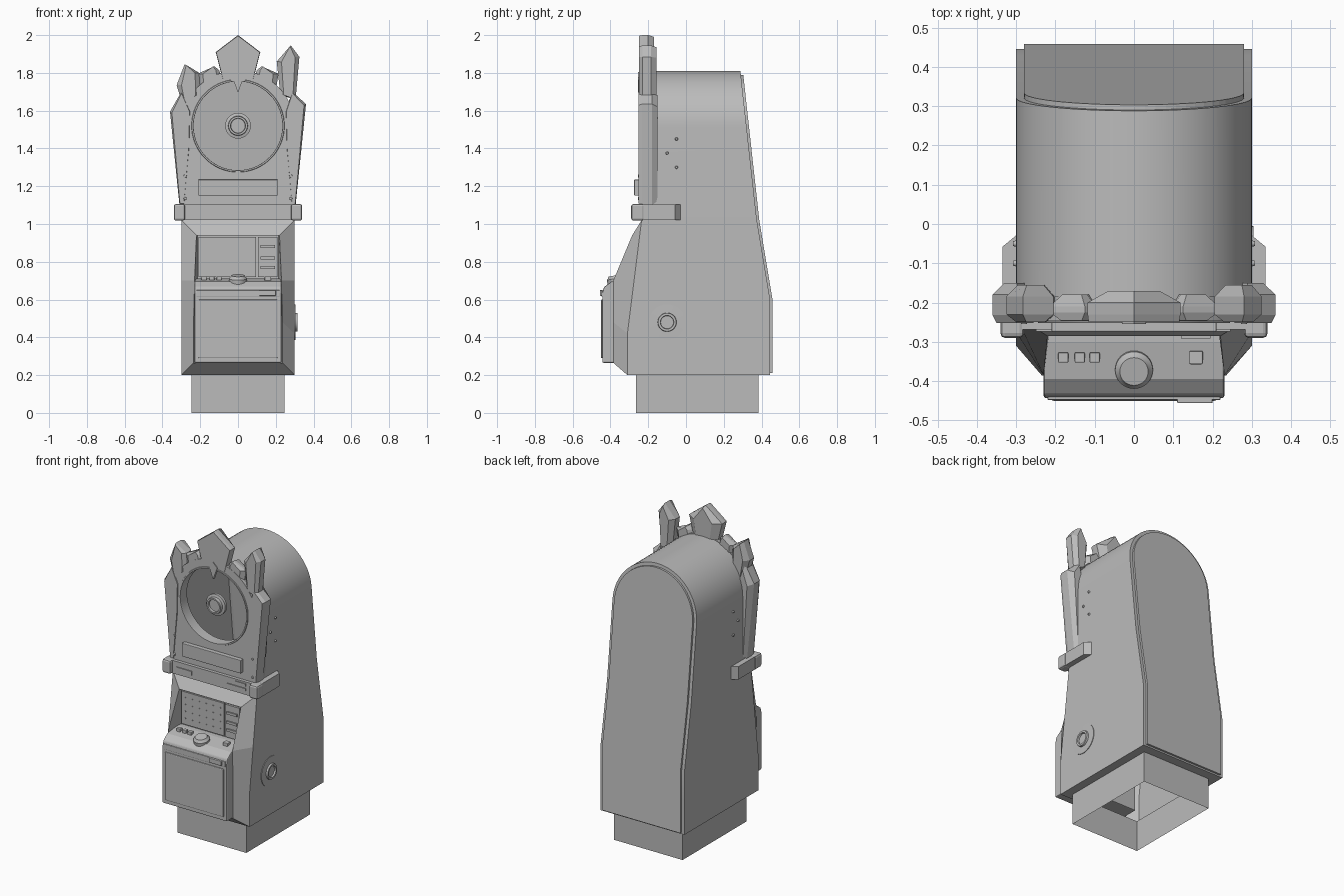
import bpy, bmesh, math
from mathutils import Vector

old = bpy.data.objects.get("Cube")
if old:
    bpy.data.objects.remove(old, do_unlink=True)

grey = bpy.data.materials.new("plain_grey")
grey.use_nodes = True
grey.diffuse_color = (0.5, 0.5, 0.5, 1)
grey.node_tree.nodes["Principled BSDF"].inputs["Base Color"].default_value = (0.5, 0.5, 0.5, 1)


def make(name, verts, faces, smooth=False, bevel=0):
    bm = bmesh.new()
    vs = [bm.verts.new(v) for v in verts]
    for f in faces:
        bm.faces.new([vs[i] for i in f])
    bmesh.ops.remove_doubles(bm, verts=bm.verts[:], dist=1e-5)
    bmesh.ops.recalc_face_normals(bm, faces=bm.faces[:])
    me = bpy.data.meshes.new(name)
    bm.to_mesh(me)
    bm.free()
    me.materials.append(grey)
    ob = bpy.data.objects.new(name, me)
    bpy.context.collection.objects.link(ob)
    if bevel:
        mod = ob.modifiers.new("bevel", 'BEVEL')
        mod.width, mod.segments = bevel, 2
    if smooth:
        bpy.ops.object.select_all(action='DESELECT')
        ob.select_set(True)
        bpy.context.view_layer.objects.active = ob
        bpy.ops.object.shade_smooth_by_angle(angle=math.radians(30))
    return ob


def loft(name, loops, cap_first=True, cap_last=True, close=False, **kw):
    """Join equal closed loops of points, optionally capped."""
    n = len(loops[0])
    verts = [p for loop in loops for p in loop]
    faces = []
    for k in range(len(loops) if close else len(loops) - 1):
        a, b = k * n, (k + 1) % len(loops) * n
        faces += [(a + i, a + (i + 1) % n, b + (i + 1) % n, b + i) for i in range(n)]
    if cap_first:
        faces.append(range(n))
    if cap_last:
        faces.append(range(len(verts) - n, len(verts)))
    return make(name, verts, faces, **kw)


def prism(name, pts, axis, a, b, **kw):
    put = {'x': lambda p, d: (d, p[0], p[1]), 'y': lambda p, d: (p[0], d, p[1]),
           'z': lambda p, d: (p[0], p[1], d)}[axis]
    return loft(name, [[put(p, d) for p in pts] for d in (a, b)], **kw)


def box(name, x0, x1, y0, y1, z0, z1, **kw):
    return prism(name, [(x0, y0), (x1, y0), (x1, y1), (x0, y1)], 'z', z0, z1, **kw)


def lathe(name, prof, loc, axis, n=32):
    q = Vector(axis).to_track_quat('Z', 'Y')
    ring = [(math.cos(2 * math.pi * i / n), math.sin(2 * math.pi * i / n)) for i in range(n)]
    loops = [[Vector(loc) + q @ Vector((r * c, r * s, h)) for c, s in ring] for r, h in prof]
    return loft(name, loops, smooth=True)


def interp(pts, z):
    for (za, ya), (zb, yb) in zip(pts, pts[1:]):
        if z <= zb:
            return ya + (yb - ya) * (z - za) / (zb - za)
    return pts[-1][1]


FRONT, UP = (0, -1, 0), (0, 0, 1)
front_line = [(0.2, -0.31), (0.42, -0.31), (1.02, -0.235), (1.9, -0.235)]
back_line = [(0.2, 0.445), (0.6, 0.445), (1.02, 0.375), (1.81, 0.288)]
ARCH_Z, ARCH_R, STEPS = 1.51, 0.3, 16


def outline(inset, bottom):
    """Half outline of the arched cabinet as (half width, height) rows."""
    r = ARCH_R - inset
    rows = [(r, z) for z in (bottom, 0.42, 0.6, 0.7, 1.02)]
    return rows + [(r * math.cos(a), ARCH_Z + r * math.sin(a))
                   for a in [math.pi / 2 * i / STEPS for i in range(STEPS + 1)]]


# Hollow cabinet shell, open towards the front
verts, faces = [], []
for w, z in outline(0, 0.2):
    f, b = interp(front_line, z), interp(back_line, z)
    verts += [(w, f, z), (w, b, z), (-w, b, z), (-w, f, z)]
for k in range(0, len(verts) - 4, 4):
    for i in range(3):
        face = [k + i, k + i + 1, k + i + 5, k + i + 4]
        if k == len(verts) - 8 and i == 1:
            face = face[:3]
        faces.append(face)
make("cabinet_shell", verts, faces, smooth=True)

# Raised back panel
half = outline(0.02, 0.21)
full = half + [(-w, z) for w, z in reversed(half[:-1])]
loft("back_panel", [[(w, interp(back_line, z) + d, z) for w, z in full] for d in (-0.004, 0.013)])


# Open base tube and the rim under the cabinet
def rect(x, y0, y1, z):
    return [(x, y0, z), (x, y1, z), (-x, y1, z), (-x, y0, z)]


loft("base", [rect(0.245, -0.265, 0.385, z) for z in (0, 0.2)], False, False)
loft("cabinet_rim", [rect(0.3, -0.31, 0.445, 0.2), rect(0.245, -0.265, 0.385, 0.2)], False, False)

# Sloping frame around the lower front, with a recessed back
outer = [(0.3, interp(front_line, z), z) for z in (0.2, 0.42, 0.7, 1.02)]
inner = [(0.235, -0.385, 0.265), (0.235, -0.385, 0.48), (0.23, -0.385, 0.7), (0.22, -0.285, 0.94)]
deep = [(0.215, -0.27, p[2]) for p in inner]
loft("front_frame", [s + [(-x, y, z) for x, y, z in reversed(s)] for s in (outer, inner, deep)],
     cap_first=False)

# Console with door, controls and slots
prism("console", [(-0.26, 0.265), (-0.443, 0.265), (-0.443, 0.635), (-0.435, 0.665), (-0.395, 0.695),
                  (-0.3, 0.712), (-0.26, 0.712)], 'x', -0.23, 0.23, bevel=0.006)
box("console_door", -0.21, 0.21, -0.45, -0.44, 0.29, 0.6, bevel=0.005)
box("console_lip", -0.22, 0.22, -0.448, -0.44, 0.615, 0.65, bevel=0.003)
box("ticket_slot", 0.11, 0.2, -0.456, -0.44, 0.62, 0.65, bevel=0.003)
for i, x in enumerate((-0.18, -0.138, -0.1, 0.158)):
    s = 0.017 if x > 0 else 0.013
    box(f"square_button_{i}", x - s, x + s, -0.34 - s, -0.34 + s, 0.69, 0.722, bevel=0.003)
lathe("control_knob", [(0.048, -0.03), (0.048, 0.012), (0.04, 0.02), (0.036, 0.028)],
      (0, -0.37, 0.7), (0, -0.2, 1))

# Recessed control board
box("dotted_board", -0.208, 0.095, -0.28, -0.268, 0.72, 0.93)
box("side_board", 0.105, 0.208, -0.284, -0.268, 0.72, 0.93)
for i in range(6):
    for j in range(4):
        lathe(f"board_dot_{i}_{j}", [(0.004, 0), (0.004, 0.004)],
              (-0.18 + 0.05 * i, -0.28, 0.76 + 0.045 * j), FRONT, 8)
for i, z in enumerate((0.77, 0.82, 0.88)):
    box(f"board_slot_{i}", 0.12, 0.195, -0.292, -0.28, z - 0.008, z + 0.008)

# Upper facade with a round opening
N = 72
ring_in, ring_out = [], []
for i in range(N):
    a = 2 * math.pi * i / N
    c, s = math.cos(a), math.sin(a)
    t = ARCH_R + 0.003
    if s < 0:
        t = min(t / max(abs(c), 1e-6), 0.49 / abs(s))
    ring_in.append((0.235 * c, 1.52 + 0.235 * s))
    ring_out.append((t * c, ARCH_Z + t * s))
layers = [(ring_in, -0.247), (ring_out, -0.247), (ring_out, -0.185), (ring_in, -0.185)]
loft("facade", [[(x, y, z) for x, z in ring] for ring, y in layers], False, False, True, smooth=True)
lathe("opening_bezel", [(0.235, 0), (0.236, 0.005), (0.244, 0.005), (0.246, 0)],
      (0, -0.247, 1.52), FRONT, N).data
bezel = bpy.data.objects["opening_bezel"].data
bm = bmesh.new()
bm.from_mesh(bezel)
bmesh.ops.delete(bm, geom=[f for f in bm.faces if len(f.verts) > 4], context='FACES')
bm.to_mesh(bezel)
bm.free()
lathe("dial_hub", [(0.068, -0.03), (0.068, -0.012), (0.052, -0.008), (0.05, 0.01), (0.04, 0.01),
                   (0.038, -0.004)], (0, -0.24, 1.52), FRONT)
prism("pointer", [(0, 1.695), (0.03, 1.775), (0, 1.805), (-0.03, 1.775)], 'y', -0.255, -0.235)
box("name_plate", -0.21, 0.21, -0.274, -0.24, 1.15, 1.235, bevel=0.003)

# Wrap-around cross bar with corner bumpers
half = [(0.295, -0.025), (0.335, -0.058), (0.335, -0.24), (0.31, -0.268)]
prism("cross_bar", half + [(-x, y) for x, y in reversed(half)] + [(-0.295, -0.2), (0.295, -0.2)],
      'z', 1.02, 1.103)
for i, (x0, x1, z0, z1) in enumerate([(-0.25, -0.14, 1.045, 1.07), (0.11, 0.245, 1.045, 1.062),
                                      (0.17, 0.245, 1.075, 1.092)]):
    box(f"bar_label_{i}", x0, x1, -0.274, -0.26, z0, z1)

# Bumpers and bolts on both sides
for side, s in (("left", 1), ("right", -1)):
    a, b = sorted((0.28 * s, 0.34 * s))
    box(f"bumper_{side}", a, b, -0.29, -0.222, 1.018, 1.106, bevel=0.012)
    for i, z in enumerate((1.135, 1.255)):
        lathe(f"front_bolt_{side}_{i}", [(0.009, 0), (0.007, 0.008)], (0.28 * s, -0.247, z), FRONT, 12)
    for i, (y, z) in enumerate([(-0.05, 1.45), (-0.1, 1.375), (-0.05, 1.3)]):
        lathe(f"side_bolt_{side}_{i}", [(0.008, 0), (0.006, 0.008)], (0.3 * s, y, z), (s, 0, 0), 12)

# Round lock on the left side
lathe("side_lock", [(0.095, 0), (0.095, 0.004), (0.05, 0.005), (0.048, 0.016), (0.036, 0.016),
                    (0.034, 0.006)], (0.3, -0.1, 0.48), (1, 0, 0))


# Crystal crown
def crystal(name, pts, y0, y1, front=0.6, back=0.55):
    cx = sum(p[0] for p in pts) / len(pts)
    cz = sum(p[1] for p in pts) / len(pts)
    loops = [[(cx + (x - cx) * k, y, cz + (z - cz) * h) for x, z in pts]
             for k, h, y in ((front, 0.97, y0), (1, 1, y0 + 0.02), (1, 1, y1 - 0.03), (back, 0.93, y1))]
    loft(name, loops)


crystal("crown_center", [(-0.08, 1.76), (0.08, 1.76), (0.118, 1.91), (0, 2.0), (-0.118, 1.91)],
        -0.25, -0.17, 0.98)
crystal("crown_tall_left", [(0.225, 1.68), (0.305, 1.66), (0.325, 1.885), (0.28, 1.945), (0.205, 1.86)],
        -0.25, -0.155)
crystal("crown_tall_right", [(-0.2, 1.68), (-0.29, 1.62), (-0.325, 1.735), (-0.283, 1.845),
                             (-0.205, 1.8)], -0.25, -0.155)
for side, s in (("left", 1), ("right", -1)):
    crystal(f"crown_small_{side}", [(s * x, z) for x, z in
            [(0.08, 1.76), (0.2, 1.71), (0.215, 1.795), (0.125, 1.835), (0.1, 1.815)]], -0.245, -0.18)
crystal("side_crystal_left", [(0.285, 1.1), (0.305, 1.1), (0.36, 1.635), (0.288, 1.7), (0.25, 1.6),
                              (0.255, 1.4)], -0.252, -0.15, 0.85)
crystal("side_crystal_right", [(-0.285, 1.1), (-0.31, 1.1), (-0.36, 1.595), (-0.3, 1.7), (-0.25, 1.6),
                               (-0.255, 1.4)], -0.252, -0.15, 0.85)
